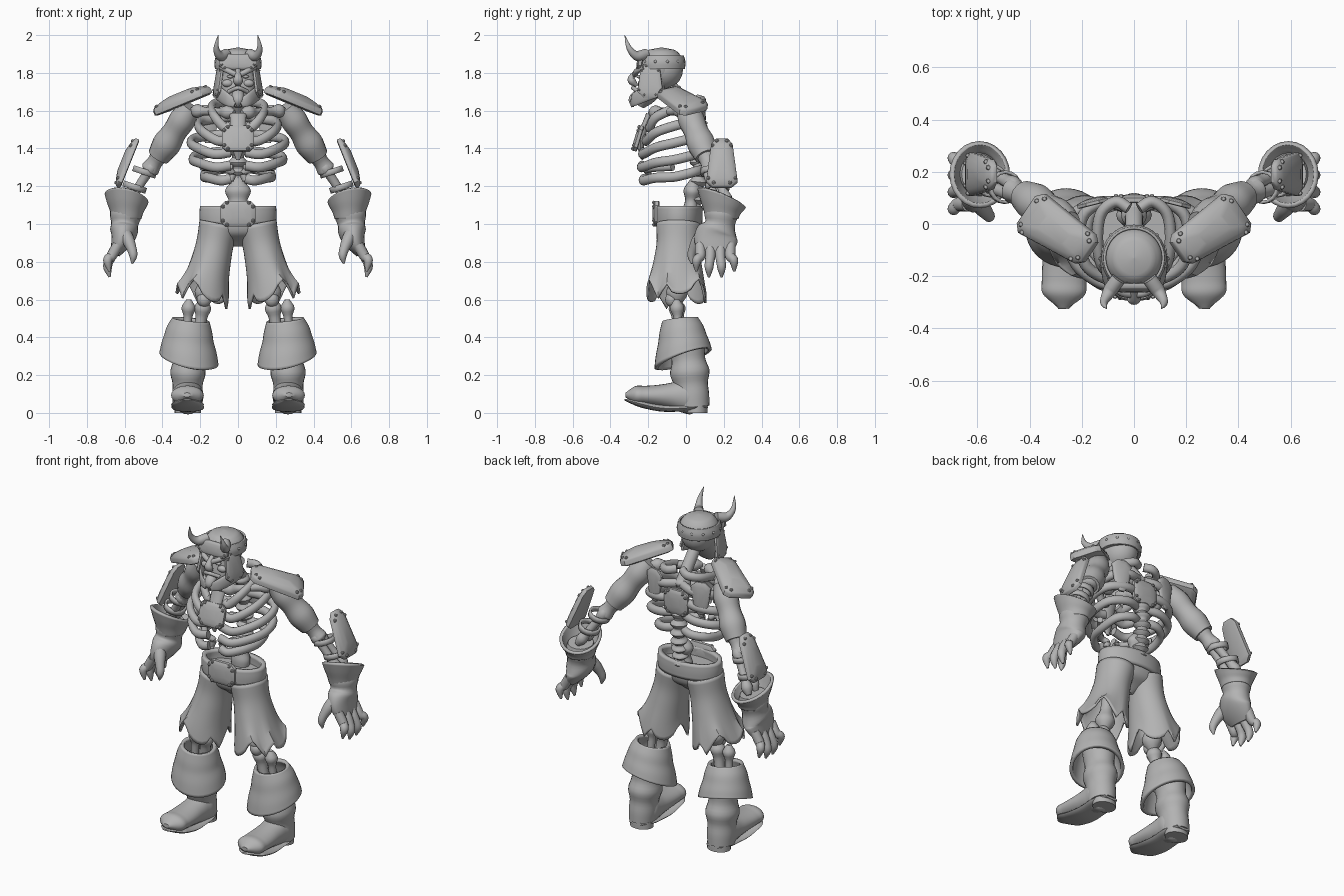
import bpy, bmesh, math
from mathutils import Vector, Matrix

old_cube = bpy.data.objects.get("Cube")
if old_cube:
    bpy.data.objects.remove(old_cube, do_unlink=True)

GREY = (.45, .45, .45, 1)
material = bpy.data.materials.new("plain grey")
material.use_nodes = True
material.diffuse_color = GREY
material.node_tree.nodes["Principled BSDF"].inputs["Base Color"].default_value = GREY

X, Y, Z = Matrix.Identity(3)

# Landmarks of the body, on the left side
SHOULDER, ELBOW, WRIST = Vector((.25, 0, 1.6)), Vector((.44, .12, 1.33)), Vector((.59, .19, 1.1))
KNEE, CUFF, ANKLE = Vector((.18, -.05, .6)), Vector((.25, -.03, .49)), Vector((.27, .04, .03))
SKULL, HIP = Vector((0, -.13, 1.82)), Vector((0, -.04, 1))


def finish(name, bm, mirror=False, thickness=0):
    """Turn a bmesh into a shaded object, optionally thickened and mirrored."""
    bmesh.ops.recalc_face_normals(bm, faces=bm.faces)
    mesh = bpy.data.meshes.new(name)
    bm.to_mesh(mesh)
    bm.free()
    mesh.shade_smooth()
    mesh.set_sharp_from_angle(angle=math.radians(40))
    mesh.materials.append(material)
    obj = bpy.data.objects.new(name, mesh)
    bpy.context.collection.objects.link(obj)
    if thickness:
        shell = obj.modifiers.new("thickness", 'SOLIDIFY')
        shell.thickness, shell.offset = thickness, 0
    if mirror:
        obj.modifiers.new("mirror", 'MIRROR')


def resample(values, count):
    """Spread a few vectors smoothly over many evenly spaced steps."""
    points = [Vector(value) for value in values]
    points = [2 * points[0] - points[1]] + points + [2 * points[-1] - points[-2]]
    result = []
    for step in range(count):
        place = step / (count - 1) * (len(values) - 1)
        first = min(int(place), len(values) - 2)
        t = place - first
        before, start, end, after = points[first:first + 4]
        pull_in, pull_out = (end - before) / 2, (after - start) / 2
        ease = t * t * (3 - 2 * t)
        result.append(start.lerp(end, ease) + pull_in * t * (1 - t) ** 2 - pull_out * t * t * (1 - t))
    return result


def as_list(value):
    return list(value) if isinstance(value, (tuple, list)) else [value, value]


def sweep(name, path, radii, flat=1, ref=X, sides=16, rows=20, cap=True,
          tilt=(0, 0), hem=(0,), **options):
    """Loft elliptical rings along a path; flat is the ratio of the second radius to the first."""
    centres = resample(path, rows)
    widths = resample([(r, 0) for r in as_list(radii)], rows)
    ratios = resample([(f, 0) for f in as_list(flat)], rows)
    bm, rings = bmesh.new(), []
    for i, centre in enumerate(centres):
        along = (centres[min(i + 1, rows - 1)] - centres[max(i - 1, 0)]).normalized()
        side = (ref - along * ref.dot(along)).normalized()
        width = max(widths[i].x, .001)
        depth = along.cross(side) * width * ratios[i].x
        share = i / (rows - 1)
        ring = []
        for k in range(sides):
            angle = math.tau * k / sides
            arm = side * width * math.cos(angle) + depth * math.sin(angle)
            arm.z += (tilt[0] * arm.x + tilt[1] * arm.y) * share + hem[k % len(hem)] * share ** 3
            ring.append(bm.verts.new(centre + arm))
        rings.append(ring)
    skin(bm, rings, cap)
    finish(name, bm, **options)


def skin(bm, rings, cap):
    """Bridge neighbouring rings with quads and close the ends if asked."""
    for low, high in zip(rings, rings[1:]):
        for k in range(len(low)):
            bm.faces.new((low[k - 1], low[k], high[k], high[k - 1]))
    if cap:
        bm.faces.new(rings[0])
        bm.faces.new(rings[-1])


def bone(name, start, end, radius, knob=1.7, **options):
    """Straight bone with swollen ends."""
    shape = (.6, knob, 1.1, 1, 1, 1.1, knob, .6)
    sweep(name, [start, end], [radius * s for s in shape], sides=12, ref=Y, **options)


def add_sphere(bm, centre, size, segments):
    place = Matrix.Translation(centre) @ Matrix.Diagonal((*size, 1))
    bmesh.ops.create_uvsphere(bm, u_segments=segments, v_segments=segments // 2, radius=1, matrix=place)


def ball(name, centre, *size, **options):
    bm = bmesh.new()
    add_sphere(bm, centre, size, 20)
    finish(name, bm, **options)


def plate(name, centre, u, v, width, height, cut, taper=0, thick=.02, bulge=.012, rivet=.01, **options):
    """Domed eight-sided armour plate with a rivet near each corner."""
    centre, u, v = Vector(centre), Vector(u).normalized(), Vector(v).normalized()
    normal = u.cross(v).normalized()
    corner = [(width, height - cut), (width - cut, height)]
    half = corner + [(-x, y) for x, y in reversed(corner)]
    outline = [(x, y * (1 + taper * x / width)) for x, y in half + [(-x, -y) for x, y in half]]

    def lift(scale, rise):
        return [centre + (u * x + v * y) * scale + normal * rise for x, y in outline]
    bm = bmesh.new()
    levels = [(.9, -thick), (1, -thick * .8), (1, 0), (.95, bulge * .3), (.7, bulge * .7), (.4, bulge)]
    skin(bm, [[bm.verts.new(p) for p in lift(*level)] for level in levels], True)
    if rivet:
        for spot in lift(.86, bulge * .4):
            add_sphere(bm, spot, [rivet] * 3, 8)
    finish(name, bm, **options)


# Skull and face
ball("cranium", SKULL, .1, .115, .11)
sweep("face", [SKULL + Z * .04, (0, -.18, 1.74), (0, -.24, 1.62)], (.105, .102, .095, .09, .07, .02), sides=24,
      flat=(1, 1, .85, .75, .7, .8))
sweep("nose", [(0, -.25, 1.82), (0, -.29, 1.77), (0, -.26, 1.73)], (.012, .018, .026, .01), flat=.8)
sweep("chin", [(0, -.24, 1.7), (0, -.28, 1.66), (0, -.28, 1.62)], (.03, .032, .024, .005), flat=.8)
sweep("upper_lip", [(-.05, -.25, 1.7), (0, -.28, 1.72), (.05, -.25, 1.7)], .011, ref=Z)
sweep("brow", [(.01, -.27, 1.79), (.05, -.26, 1.81), (.09, -.22, 1.83)], .015, ref=Z, mirror=True)
ball("eye", (.04, -.25, 1.78), .018, .014, .009, mirror=True)
ball("cheekbone", (.055, -.235, 1.745), .03, .02, .02, mirror=True)
sweep("jaw_guard", [(.115, -.13, 1.71), (.107, -.2, 1.695), (.06, -.27, 1.66), (.015, -.29, 1.635)],
      (.035, .04, .035, .02), flat=.3, ref=Z, mirror=True)

# Horned helmet, squarer than a plain dome
sweep("helmet_dome", [SKULL, SKULL + Z * .115], [.115 * (1 - (k / 9) ** 3) ** .45 for k in range(10)],
      sides=32)
sweep("helmet_band", [SKULL, SKULL + Z * .07], (.117, .12, .112), flat=1.02, sides=32,
      cap=False, thickness=.01)
plate("brow_plate", (0, -.25, 1.86), X, (0, .15, 1), width=.1, height=.04, cut=.02, bulge=.01, rivet=.007)
plate("cheek_guard", (.108, -.19, 1.76), (.15, 0, -1), (.2, 1, 0), width=.09, height=.06, cut=.03,
      taper=.2, thick=.014, bulge=.01, rivet=.006, mirror=True)
for k in range(12):
    turn = math.tau * (k + .5) / 12
    ball("helmet_rivet", SKULL + Vector((math.cos(turn), math.sin(turn), 0)) * .122 + Z * .04, .008, .008, .008)
sweep("horn", [(.06, -.21, 1.9), (.095, -.26, 1.89), (.115, -.3, 1.93), (.105, -.325, 2)],
      (.028, .028, .02, .012, .001), ref=Z + X, mirror=True)

# Spine and neck
sweep("spine", [(0, .04, 1.06), (0, .07, 1.3), (0, .03, 1.6)], [.05 if k % 2 else .03 for k in range(21)], rows=70)
sweep("neck", [(0, .05, 1.56), (0, 0, 1.63), (0, -.1, 1.75)], .035)
sweep("sacrum", [(0, .02, 1.02), (0, .04, 1.23)], (.05, .06, .05, .068, .03), flat=.7)

# Rib cage, widest in the middle
for k, width in enumerate((.14, .21, .25, .24, .18)):
    side = 1.61 - .09 * k
    back, depth = side + .05, -.17 - .15 * width * (4 + k) / 4
    front = side - .09 + .02 * k
    sweep("rib", [(.02, .06, back), (width * .5, .085, back - .01), (width * .9, .04, (back + side) / 2),
                  (width, -.06, side), (width * .87, -.16, (side + front) / 2),
                  (width * .5, depth, front - .01), (.04, depth, front)],
          .026, flat=.85, ref=Z, sides=12, rows=30, mirror=True)
sweep("floating_rib", [(.04, -.2, 1.23), (.03, -.2, 1.27), (.08, -.2, 1.29), (.19, -.07, 1.3)],
      .018, ref=Z, sides=10, mirror=True)
sweep("sternum", [(0, -.19, 1.58), (0, -.24, 1.45), (0, -.23, 1.34)], (.045, .04, .045, .03, .01), flat=.5)
bone("collarbone", (.02, -.19, 1.59), SHOULDER, .022, mirror=True)
plate("shoulder_blade", (.16, .085, 1.53), Z, (1, -.25, 0), width=.1, height=.05, cut=.03,
      taper=.3, thick=.014, rivet=0, mirror=True)
plate("chest_plate", (0, -.26, 1.455), X, (0, .3, 1), width=.084, height=.07, cut=.022)
plate("back_plate", (0, .1, 1.47), -X, Z, width=.08, height=.075, cut=.022)

# Shoulder armour and arms
plate("shoulder_pad", (.292, -.027, 1.66), (.24, .16, -.1), (-.56, .83, .2), width=.155, height=.08, cut=.025,
      taper=.17, thick=.03, bulge=.04, mirror=True)
sweep("shoulder_sleeve", [SHOULDER + Z * .02, SHOULDER.lerp(ELBOW, .9)], (.05, .07, .065, .075, .06),
      ref=Y, mirror=True)
bone("elbow", SHOULDER.lerp(ELBOW, .8), ELBOW.lerp(WRIST, .25), .042, knob=1.15, mirror=True)
for shift in (Y * -.035, Y * .035):
    bone("forearm_bone", ELBOW + shift / 2, WRIST + shift, .024, knob=1.4, mirror=True)
plate("forearm_plate", (.59, .19, 1.325), (-.4, 0, 1), -Y, width=.138, height=.07, cut=.03,
      taper=-.25, bulge=.03, mirror=True)
for share in (.3, .65):
    strap = ELBOW.lerp(WRIST, share) + X * .015
    sweep("forearm_strap", [strap, strap + Z * .03 - X * .01], .058, rows=3, cap=False, thickness=.012, mirror=True)

# Gauntlets and fingers
sweep("glove_cuff", [WRIST - Z * .07, WRIST + Z * .04], (.07, .08, .095, .108), flat=1.12, sides=24,
      cap=False, thickness=.018, tilt=(.2, -.4), mirror=True)
sweep("glove", [WRIST, (.6, .18, 1), (.61, .16, .93), (.65, .155, .84)], (.07, .084, .072, .074, .064, .047, .025),
      flat=(1.1, 1.05, 1.1, 1.4, 1.8, 2.3, 3), sides=20, mirror=True)
for k in range(4):
    spread = k - 1.5
    y, tip = .155 + .053 * spread, .715 + .015 * spread ** 2
    sweep("finger", [(.635, y, .89), (.67, y, .83), (.69, y + spread * .012, tip + .06), (.68, y + spread * .014, tip)],
          (.028, .028, .025, .022, .006), sides=12, ref=Y, mirror=True)
sweep("thumb", [(.6, .09, .95), (.575, .055, .9), (.555, .03, .84), (.56, .03, .79)],
      (.036, .033, .026, .02, .005), ref=Y, mirror=True)

# Belt and buckle
sweep("belt", [HIP, HIP + Z * .095], (.188, .192, .188), flat=.6, sides=40, rows=7, cap=False, thickness=.026)
plate("buckle", (0, -.165, 1.055), X, Z, width=.092, height=.068, cut=.025, thick=.025)

# Ragged trousers
sweep("trouser_seat", [HIP + Z * .04, HIP - Z * .12], (.195, .205, .2, .17, .09, .02), flat=.53, sides=32)
sweep("trouser_leg", [HIP + X * .1, (.143, -.045, .8), KNEE + X * .01], (.1, .093, .1, .115, .14),
      flat=(1.12, 1.15, 1.2, 1.2, 1.1), sides=36, cap=False, thickness=.012, mirror=True,
      hem=(0, .01, .05, .02, -.02, .02, .06, .09, .07, .03, .01, 0))

# Leg bones
bone("thigh_bone", HIP + X * .13, KNEE - Z * .03, .034, mirror=True)
ball("kneecap", KNEE - Y * .025, .038, .035, .04, mirror=True)
bone("shin_bone", KNEE, (.225, -.03, .3), .03, knob=1.5, mirror=True)
bone("outer_shin_bone", KNEE + X * .08, (.275, -.03, .3), .022, mirror=True)

# Boots: folded cuff, shaft, foot, sole and heel
sweep("boot_cuff", [CUFF, CUFF + X * .01 + Y * .01 - Z * .1, (.26, -.015, .285)], (.09, .11, .122, .137, .147),
      flat=.97, sides=32, cap=False, thickness=.02, tilt=(.22, .3), mirror=True)
sweep("boot_shaft", [(.26, 0, .4), ANKLE], (.09, .085, .08, .094, .08, .08, .075), flat=1.12, sides=24, mirror=True)
sweep("boot_foot", [(.265, .08, .09), (.265, -.12, .09), (.27, -.32, .095)],
      (.05, .08, .08, .08, .083, .085, .085, .08, .02), flat=(1.1, 1.2, 1.1, .9, .75, .65, .6, .6, .6),
      sides=24, rows=40, mirror=True)
sweep("boot_sole", [(.265, .115, .035), (.265, -.12, .025), (.27, -.325, .07)],
      (.045, .078, .08, .085, .085, .08, .02), flat=.22, rows=32, mirror=True)
sweep("boot_heel", [(.265, .055, 0), (.265, .055, .04)], .07, flat=.84, sides=24, rows=3, mirror=True)
